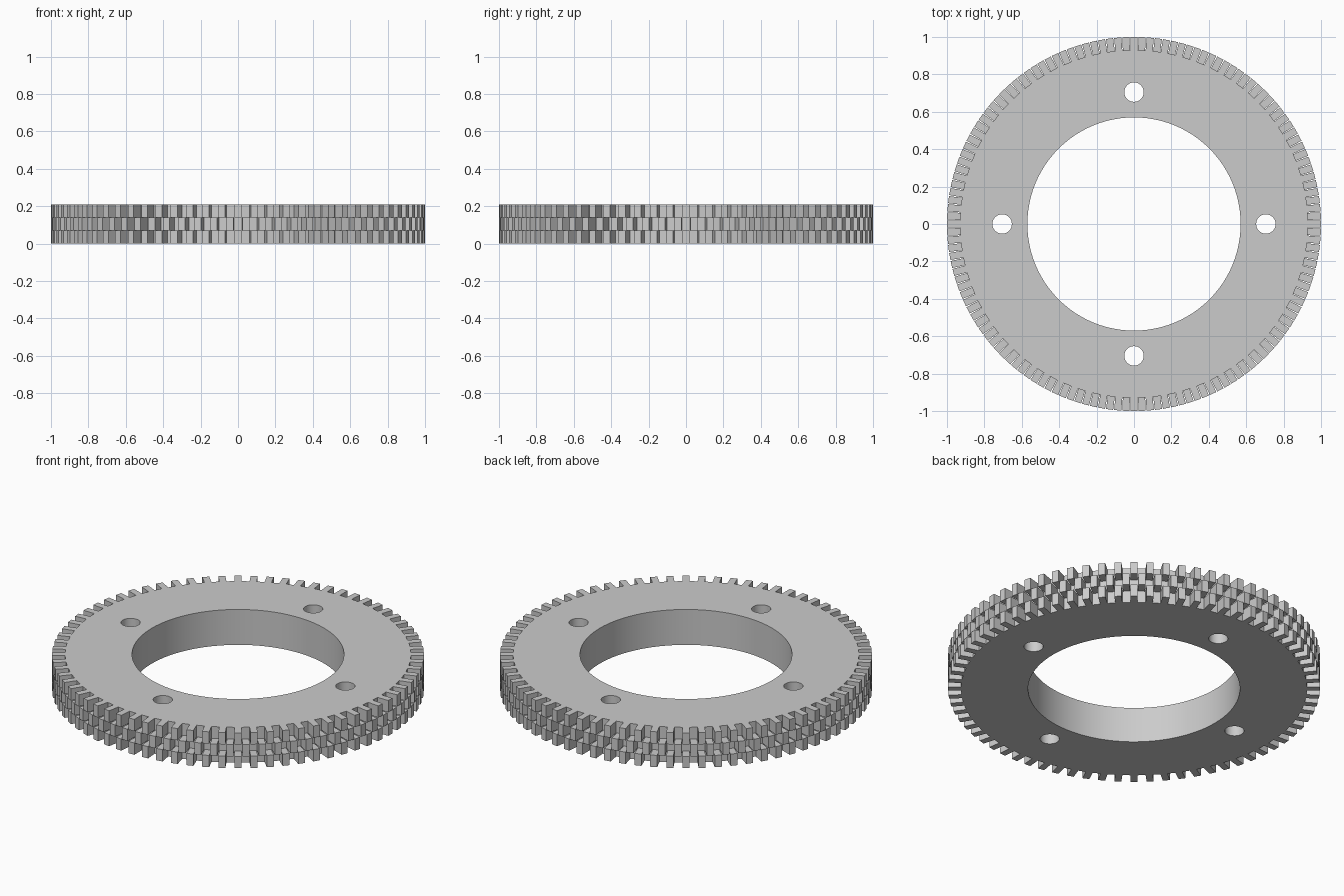
import bpy, bmesh, math
from mathutils import Vector

if "Cube" in bpy.data.objects:
    bpy.data.objects.remove(bpy.data.objects["Cube"])

TEETH = 72              # teeth per row
LAYER = 0.07            # height of one tooth row
ROWS = 3
ROOT, TIP = 0.93, 1.0   # radii at foot and end of the teeth
WIDTH = 0.038           # tooth width
BORE = 0.57
BOLT_CIRCLE, BOLT = 0.705, 0.052

bm = bmesh.new()


def wall(points, heights):
    """Closed vertical wall through the points; returns face bands and rim edges."""
    rings = [[bm.verts.new((x, y, z)) for x, y in points] for z in heights]
    n = len(points)
    bands = [[bm.faces.new((a[i], a[(i + 1) % n], b[(i + 1) % n], b[i])) for i in range(n)]
             for a, b in zip(rings, rings[1:])]
    rims = [[bm.edges.get((r[i], r[(i + 1) % n])) for i in range(n)]
            for r in (rings[0], rings[-1])]
    return bands, rims


def circle(cx, cy, r, n):
    return [(cx + r * math.cos(math.tau * i / n), cy + r * math.sin(math.tau * i / n))
            for i in range(n)]


# Outer wall, split where the teeth of the straight and staggered rows begin and end
half = math.asin(WIDTH / 2 / ROOT)
outline = []
for i in range(TEETH * 2):
    for side in (-half, half):
        a = math.pi * i / TEETH + side
        outline.append((ROOT * math.cos(a), ROOT * math.sin(a)))
bands, rims = wall(outline, [LAYER * k for k in range(ROWS + 1)])

# Central bore and four bolt holes
top = ROWS * LAYER
holes = [circle(0, 0, BORE, 96)]
for k in range(4):
    a = k * math.pi / 2
    holes.append(circle(BOLT_CIRCLE * math.cos(a), BOLT_CIRCLE * math.sin(a), BOLT, 32))
for pts in holes:
    _, hole_rims = wall(pts, [0, top])
    rims[0] += hole_rims[0]
    rims[1] += hole_rims[1]

# Flat bottom and top faces around the holes
for rim, direction in zip(rims, (-1, 1)):
    bmesh.ops.triangle_fill(bm, use_beauty=True, use_dissolve=False, edges=rim,
                            normal=Vector((0, 0, direction)))

# Teeth pulled out of the wall, every other row shifted by half a pitch
feet = [f for row, band in enumerate(bands) for j, f in enumerate(band)
        if j % 2 == 0 and (j // 2 + row) % 2 == 0]
for f in bmesh.ops.extrude_discrete_faces(bm, faces=feet)["faces"]:
    c = f.calc_center_median()
    out = Vector((c.x, c.y, 0)).normalized()
    bmesh.ops.translate(bm, verts=f.verts, vec=out * (TIP - ROOT * math.cos(half)))

bmesh.ops.recalc_face_normals(bm, faces=bm.faces)
mesh = bpy.data.meshes.new("toothed_ring")
bm.to_mesh(mesh)
bm.free()

grey = bpy.data.materials.new("plain grey")
grey.diffuse_color = (0.6, 0.6, 0.6, 1)
grey.use_nodes = True
grey.node_tree.nodes["Principled BSDF"].inputs["Base Color"].default_value = grey.diffuse_color
mesh.materials.append(grey)

ring = bpy.data.objects.new("toothed_ring", mesh)
bpy.context.collection.objects.link(ring)
bpy.context.view_layer.objects.active = ring
ring.select_set(True)
bpy.ops.object.shade_smooth_by_angle(angle=math.radians(30))
